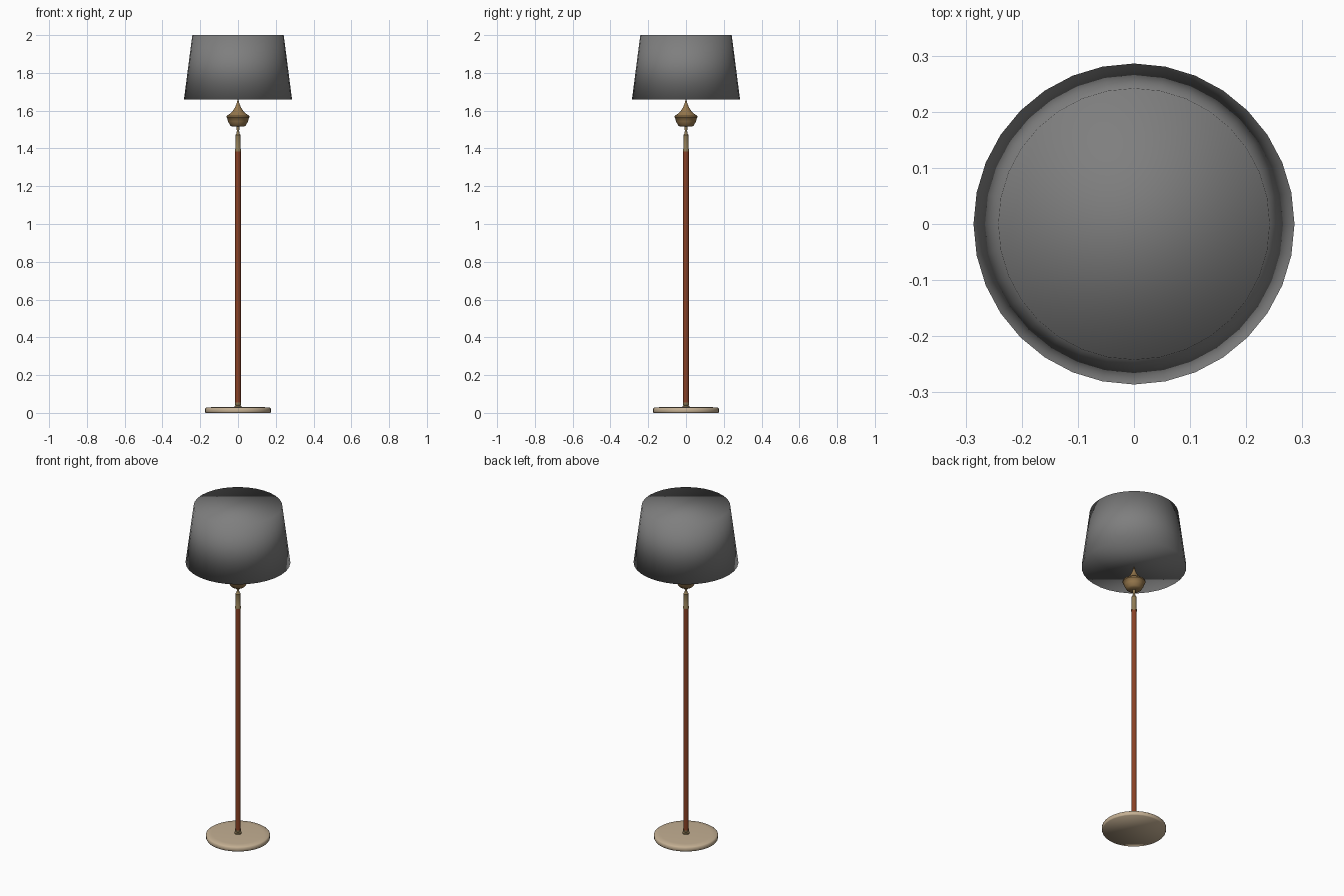
import bpy
import bmesh
import math

if "Cube" in bpy.data.objects:
    bpy.data.objects.remove(bpy.data.objects["Cube"])


def material(name, color):
    m = bpy.data.materials.new(name)
    m.diffuse_color = (*color, 1.0)
    m.use_nodes = True
    m.node_tree.nodes["Principled BSDF"].inputs["Base Color"].default_value = m.diffuse_color
    return m


grey = material("charcoal fabric", (0.21, 0.21, 0.21))
wood = material("red brown wood", (0.25, 0.052, 0.018))
brass = material("aged brass", (0.31, 0.19, 0.075))
neck_brass = material("dull brass", (0.28, 0.20, 0.09))
stone = material("cream base", (0.55, 0.43, 0.29))


def lathe(name, profile, mat, sides=32, sharp=None):
    """Closed solid of revolution from (radius, z) points, bottom to top."""
    bm = bmesh.new()
    rings = []
    for r, z in profile:
        rings.append([bm.verts.new((r * math.cos(2 * math.pi * i / sides),
                                    r * math.sin(2 * math.pi * i / sides), z))
                      for i in range(sides)])
    for low, high in zip(rings, rings[1:]):
        for i in range(sides):
            j = (i + 1) % sides
            bm.faces.new((low[i], low[j], high[j], high[i]))
    bm.faces.new(rings[0][::-1])
    bm.faces.new(rings[-1])
    mesh = bpy.data.meshes.new(name)
    bm.to_mesh(mesh)
    bm.free()
    mesh.materials.append(mat)
    obj = bpy.data.objects.new(name, mesh)
    bpy.context.collection.objects.link(obj)
    bpy.ops.object.select_all(action='DESELECT')
    obj.select_set(True)
    bpy.context.view_layer.objects.active = obj
    if sharp is None:
        bpy.ops.object.shade_smooth()
    else:
        bpy.ops.object.shade_smooth_by_angle(angle=math.radians(sharp))
    return obj


# Round foot with slightly rounded rim
lathe("base", [(0.172, 0.0), (0.175, 0.006), (0.175, 0.023),
               (0.168, 0.028), (0.14, 0.030)], stone)

# Collar where the pole meets the foot
lathe("base_collar", [(0.019, 0.029), (0.019, 0.036), (0.013, 0.040),
                      (0.017, 0.046), (0.017, 0.054)], neck_brass, 24, 40)

# Wooden pole
lathe("pole", [(0.015, 0.053), (0.015, 1.39)], wood, 24, 40)

# Metal sleeve and thin neck above the pole
lathe("neck", [(0.016, 1.385), (0.016, 1.395), (0.0135, 1.40), (0.0125, 1.465),
               (0.014, 1.472), (0.008, 1.478), (0.006, 1.495),
               (0.009, 1.505), (0.009, 1.52)], neck_brass, 24, 40)

# Onion shaped holder with a point touching the shade
lathe("lamp_holder", [(0.032, 1.515), (0.042, 1.523), (0.053, 1.543),
                      (0.058, 1.562), (0.062, 1.564), (0.062, 1.571),
                      (0.045, 1.582), (0.028, 1.598), (0.015, 1.618),
                      (0.007, 1.640), (0.001, 1.664)], brass, 32, 50)

# Closed, fully smooth shaded tapering shade
lathe("shade", [(0.286, 1.66), (0.242, 2.0)], grey, 32)
